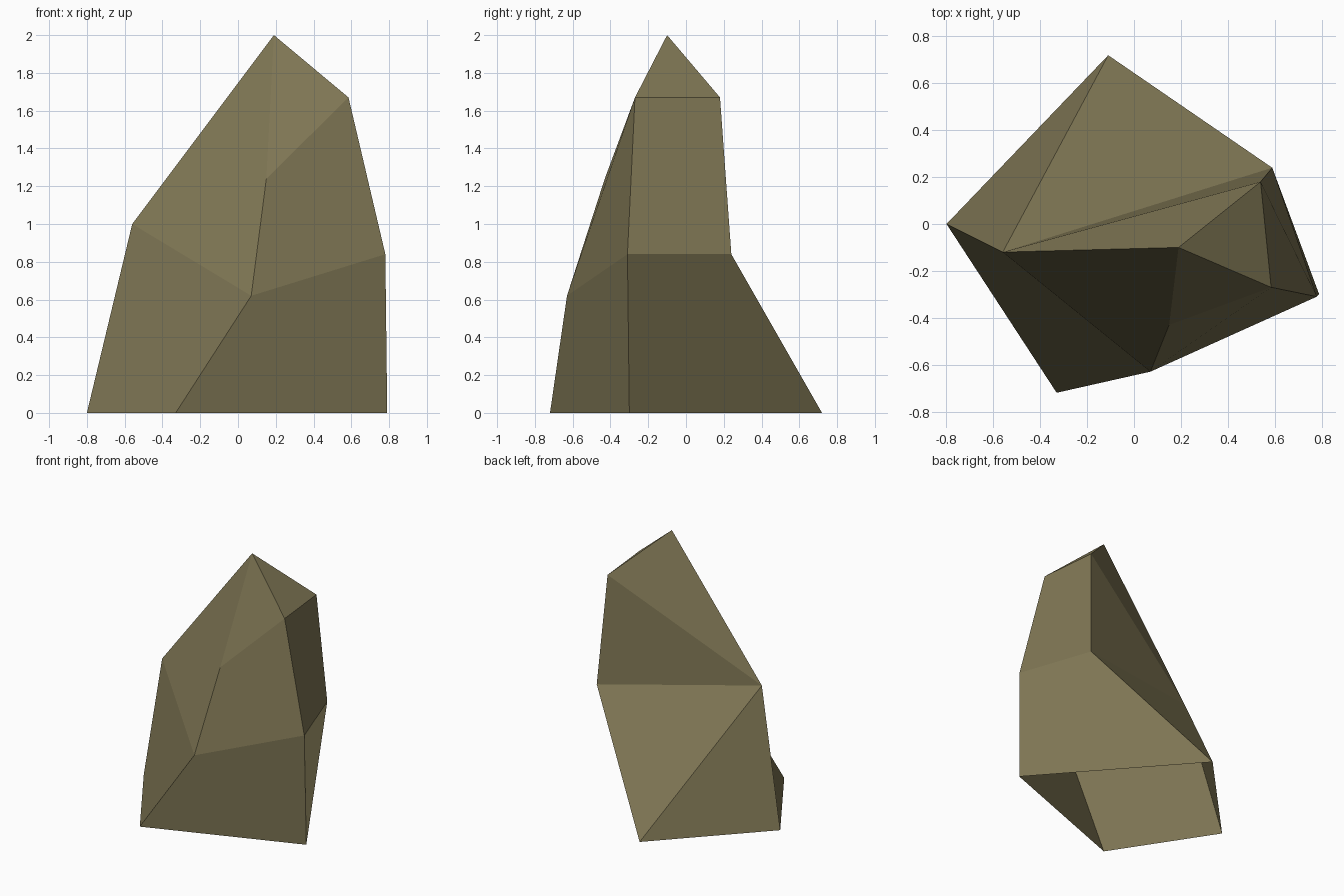
import bpy
import bmesh

if "Cube" in bpy.data.objects:
    bpy.data.objects.remove(bpy.data.objects["Cube"])

# Olive stone colour
stone = bpy.data.materials.new("olive stone")
stone.diffuse_color = (0.21, 0.18, 0.088, 1.0)
stone.use_nodes = True
stone.node_tree.nodes["Principled BSDF"].inputs["Base Color"].default_value = stone.diffuse_color

# Rings of the faceted rock, each running left, front, right, back
base = [(-0.80, 0.00, 0), (-0.33, -0.72, 0), (0.79, -0.30, 0), (-0.11, 0.72, 0)]
middle = [(-0.56, -0.12, 1.00), (0.07, -0.63, 0.62), (0.78, -0.31, 0.84), (0.59, 0.24, 0.84)]
upper = [(0.19, -0.10, 2.00), (0.15, -0.43, 1.24), (0.585, -0.27, 1.67), (0.54, 0.18, 1.67)]

bm = bmesh.new()
b, m, u = ([bm.verts.new(p) for p in ring] for ring in (base, middle, upper))

# Side facets between neighbouring rings (the underside is open)
for low, high in ((b, m), (m, u)):
    for i in range(3):
        bm.faces.new((low[i], low[i + 1], high[i + 1], high[i]))

# Back facets, strongly creased so built as triangles
bm.faces.new((b[3], b[0], m[0]))
bm.faces.new((b[3], m[0], m[3]))
bm.faces.new((m[3], m[0], u[3]))
bm.faces.new((m[0], u[0], u[3]))

# Peak facets
bm.faces.new((u[0], u[1], u[2]))
bm.faces.new((u[0], u[2], u[3]))

mesh = bpy.data.meshes.new("rock")
bm.to_mesh(mesh)
bm.free()
mesh.materials.append(stone)
rock = bpy.data.objects.new("rock", mesh)
bpy.context.collection.objects.link(rock)
